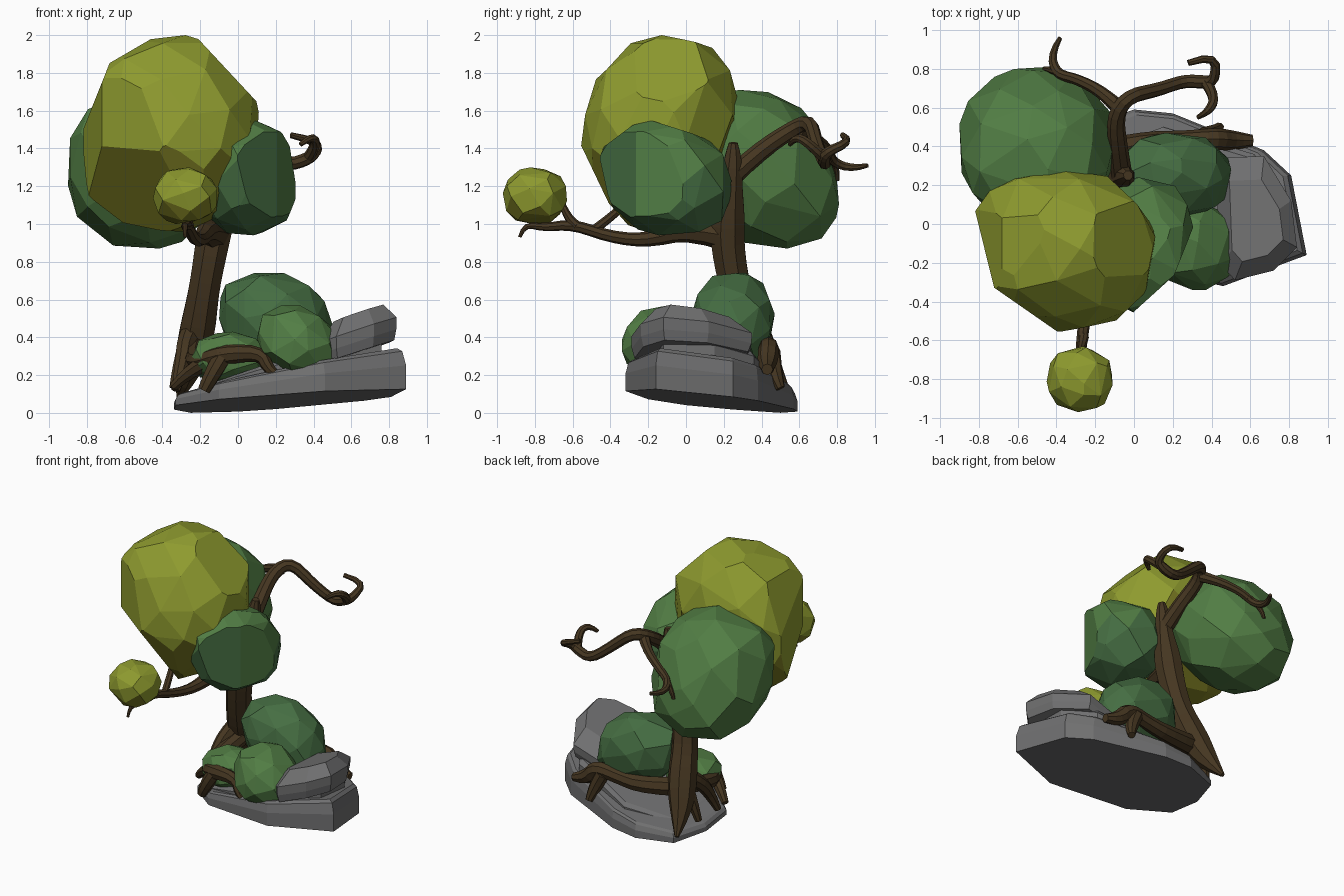
import bpy, bmesh, math, random
from mathutils import Vector

random.seed(7)


def material(name, rgb):
    m = bpy.data.materials.new(name)
    m.diffuse_color = (*rgb, 1)
    return m


YELLOW = material("yellow_green_leaf", (0.27, 0.325, 0.028))
OLIVE = material("olive_leaf", (0.205, 0.205, 0.017))
LEAF = material("mid_green_leaf", (0.083, 0.205, 0.058))
DEEP = material("deep_green_leaf", (0.06, 0.155, 0.055))
BARK = material("dark_bark", (0.06, 0.037, 0.015))
STONE = material("grey_stone", (0.16, 0.16, 0.162))


def finish(name, bm, mats):
    bmesh.ops.recalc_face_normals(bm, faces=bm.faces)
    me = bpy.data.meshes.new(name)
    bm.to_mesh(me)
    bm.free()
    for m in mats:
        me.materials.append(m)
    ob = bpy.data.objects.new(name, me)
    bpy.context.collection.objects.link(ob)
    return ob


def blob(name, lo, hi, mats, n=44, lean=(0, 0), split=None, cuts=()):
    """Faceted foliage: hull of scattered sphere points fitted to a box, leaned, then trimmed flat by cuts."""
    pts = []
    for i in range(n):
        z = 1 - 2 * (i + 0.5) / n
        a = i * math.pi * (3 - math.sqrt(5))
        r = math.sqrt(1 - z * z)
        p = Vector((r * math.cos(a), r * math.sin(a), z))
        p = (p + Vector([random.uniform(-0.14, 0.14) for _ in range(3)])).normalized()
        p /= sum(abs(c) ** 2.3 for c in p) ** (1 / 2.3)
        p.x, p.y = p.x + lean[0] * p.z, p.y + lean[1] * p.z
        pts.append(p)
    mn = [min(p[i] for p in pts) for i in range(3)]
    mx = [max(p[i] for p in pts) for i in range(3)]
    bm = bmesh.new()
    for p in pts:
        bm.verts.new([lo[i] + (p[i] - mn[i]) / (mx[i] - mn[i]) * (hi[i] - lo[i]) for i in range(3)])
    bmesh.ops.convex_hull(bm, input=bm.verts)
    for co, no in cuts:
        bmesh.ops.bisect_plane(bm, geom=bm.verts[:] + bm.edges[:] + bm.faces[:],
                               plane_co=co, plane_no=no, clear_outer=True)
        rim = [e for e in bm.edges if e.is_boundary]
        if rim:
            bmesh.ops.holes_fill(bm, edges=rim, sides=0)
    bmesh.ops.dissolve_limit(bm, angle_limit=math.radians(9), verts=bm.verts, edges=bm.edges)
    if split is not None:
        for f in bm.faces:
            f.material_index = int(f.calc_center_median().z < split)
    return finish(name, bm, mats)


def slab(name, outline, bottom, top, rings):
    """Tilted stone layer between two planes z = a + b*x + c*y."""
    cx = sum(p[0] for p in outline) / len(outline)
    cy = sum(p[1] for p in outline) / len(outline)
    bm = bmesh.new()
    loops = []
    for t, k in rings:
        loop = []
        for x, y in outline:
            x, y = cx + (x - cx) * k, cy + (y - cy) * k
            z0, z1 = (a + b * x + c * y for a, b, c in (bottom, top))
            loop.append(bm.verts.new((x, y, z0 + (z1 - z0) * t)))
        loops.append(loop)
    n = len(outline)
    for l0, l1 in zip(loops, loops[1:]):
        for i in range(n):
            bm.faces.new((l0[i], l0[(i + 1) % n], l1[(i + 1) % n], l1[i]))
    bm.faces.new(loops[0][::-1])
    bm.faces.new(loops[-1])
    return finish(name, bm, [STONE])


def limb(name, pts):
    """Tapered faceted tube through (x, y, z, radius) points."""
    cu = bpy.data.curves.new(name, 'CURVE')
    cu.dimensions = '3D'
    cu.bevel_depth, cu.bevel_resolution, cu.use_fill_caps = 1.0, 2, True
    sp = cu.splines.new('NURBS')
    sp.points.add(len(pts) - 1)
    for q, (x, y, z, r) in zip(sp.points, pts):
        q.co, q.radius = (x, y, z, 1), r
    sp.order_u, sp.use_endpoint_u, sp.resolution_u = 3, True, 3
    sp.use_smooth = False
    tmp = bpy.data.objects.new(name + "_path", cu)
    bpy.context.collection.objects.link(tmp)
    bpy.context.view_layer.update()
    me = bpy.data.meshes.new_from_object(tmp.evaluated_get(bpy.context.evaluated_depsgraph_get()))
    bpy.data.objects.remove(tmp)
    me.materials.clear()
    me.materials.append(BARK)
    for p in me.polygons:
        p.use_smooth = False
        p.material_index = 0
    bpy.context.collection.objects.link(bpy.data.objects.new(name, me))


# Layered rock
slab("rock_base", [(-0.33, 0.0), (-0.1, -0.2), (0.46, -0.32), (0.89, -0.16), (0.81, 0.25),
                   (0.67, 0.38), (0.2, 0.57), (0, 0.59), (-0.25, 0.5), (-0.34, 0.25)],
     (0.06, 0.058, -0.09), (0.165, 0.195, -0.097), [(0, 1), (0.55, 1), (0.9, 0.97), (1, 0.93)])
slab("rock_middle", [(-0.22, -0.08), (0.1, -0.2), (0.4, -0.22), (0.76, -0.12), (0.76, 0.15),
                     (0.62, 0.36), (0.15, 0.5), (-0.2, 0.37)],
     (0.14, 0.19, -0.097), (0.19, 0.3, -0.12), [(0, 1), (0.7, 1), (1, 0.93)])
slab("rock_top", [(0.44, -0.2), (0.52, -0.29), (0.72, -0.24), (0.84, -0.12), (0.81, 0.12),
                  (0.67, 0.35), (0.42, 0.34)],
     (0.11, 0.33, -0.02), (0.29, 0.36, -0.08), [(0, 0.94), (0.25, 0.99), (0.55, 1), (1, 0.66)])

# Tree crowns, trimmed to their slanted facets
blob("crown_main", (-0.87, -0.56, 0.96), (0.11, 0.28, 2.0), [YELLOW, OLIVE], 56, (0.08, 0.12), 1.33,
     [((-0.37, -0.5, 1.3), (0, -0.9, -0.43)), ((-0.37, -0.4, 1.1), (0, -0.75, -0.66)),
      ((-0.76, -0.17, 1.5), (-0.97, -0.24, 0)), ((-0.56, -0.44, 1.5), (-0.57, -0.82, 0)),
      ((-0.3, -0.4, 1.86), (0, -0.68, 0.73)), ((-0.58, -0.1, 1.91), (-0.5, 0, 0.86)),
      ((-0.78, -0.1, 1.6), (-0.93, 0, 0.37)), ((-0.08, -0.1, 1.84), (0.73, 0, 0.68)),
      ((-0.5, -0.4, 1.3), (-0.5, -0.65, -0.57))])
blob("crown_back", (-0.9, 0.0, 0.87), (-0.1, 0.81, 1.71), [LEAF], 48, (0, -0.25))
blob("crown_right", (-0.22, -0.46, 0.94), (0.32, 0.24, 1.55), [LEAF, DEEP], 40, (0, -0.15), 1.27,
     [((0.3, -0.03, 1.2), (0.93, -0.37, 0)), ((0.19, -0.28, 1.2), (0.67, -0.74, 0)),
      ((0.1, -0.43, 1.2), (0, -0.94, -0.34)), ((0.1, 0, 1.49), (0, 0.3, 0.95)),
      ((0.1, -0.34, 1.48), (0, -0.6, 0.8))])
blob("crown_small", (-0.45, -0.97, 1.0), (-0.11, -0.63, 1.3), [YELLOW, OLIVE], 34, split=1.09)

# Bushes on the rock
blob("bush_back", (-0.1, 0.03, 0.22), (0.5, 0.47, 0.74), [DEEP], 42, (-0.2, 0))
blob("bush_front", (0.1, -0.34, 0.18), (0.53, 0.1, 0.57), [LEAF], 36, (-0.2, 0.1))
blob("bush_left", (-0.25, -0.18, 0.15), (0.14, 0.16, 0.43), [LEAF], 34)

# Trunk
limb("trunk", [(-0.31, 0.55, 0.08, .015), (-0.27, 0.44, 0.22, .08), (-0.22, 0.36, 0.4, .105),
               (-0.18, 0.26, 0.65, .085), (-0.14, 0.22, 0.88, .095), (-0.11, 0.22, 1.03, .1),
               (-0.06, 0.24, 1.22, .062), (-0.04, 0.25, 1.36, .05), (-0.03, 0.25, 1.43, .025)])

# Roots
limb("root_left", [(-0.23, 0.36, 0.45, .06), (-0.28, 0.26, 0.38, .05), (-0.29, 0.15, 0.26, .045),
                   (-0.33, 0.1, 0.12, .025)])
limb("root_outer", [(-0.25, 0.38, 0.4, .06), (-0.31, 0.36, 0.26, .04), (-0.34, 0.34, 0.13, .025)])
limb("root_arch", [(-0.2, 0.34, 0.35, .06), (-0.24, 0.1, 0.28, .055), (-0.19, -0.08, 0.27, .05),
                   (-0.08, -0.16, 0.31, .055), (0.13, -0.19, 0.32, .04), (0.16, -0.22, 0.22, .03),
                   (0.25, -0.23, 0.17, .014)])
limb("root_arch_leg", [(-0.08, -0.15, 0.3, .05), (-0.13, -0.17, 0.22, .05), (-0.18, -0.16, 0.12, .035)])
limb("root_arch_side", [(-0.12, -0.11, 0.29, .05), (-0.23, -0.04, 0.25, .045), (-0.34, 0.03, 0.14, .025)])
limb("root_back", [(-0.2, 0.36, 0.35, .07), (0.05, 0.42, 0.31, .06), (0.25, 0.43, 0.33, .05),
                   (0.42, 0.44, 0.36, .055), (0.5, 0.43, 0.25, .055), (0.61, 0.43, 0.23, .03)])
limb("root_back_tip", [(0.36, 0.45, 0.33, .05), (0.42, 0.46, 0.22, .05), (0.44, 0.5, 0.13, .025)])

# Front branch that carries the small crown
limb("front_branch", [(-0.12, 0.22, 0.94, .085), (-0.16, 0.02, 0.98, .06), (-0.2, -0.2, 0.91, .038),
                      (-0.24, -0.4, 0.93, .032), (-0.27, -0.6, 1.0, .03), (-0.28, -0.75, 0.98, .022),
                      (-0.28, -0.86, 1.0, .014), (-0.28, -0.88, 0.93, .009)])
limb("front_branch_fork", [(-0.26, -0.58, 0.99, .028), (-0.27, -0.64, 1.04, .022), (-0.28, -0.66, 1.13, .015)])
limb("front_branch_riser", [(-0.25, -0.5, 0.96, .025), (-0.28, -0.4, 1.03, .024), (-0.32, -0.26, 1.16, .02)])
limb("main_crown_branch", [(-0.11, 0.22, 1.0, .07), (-0.2, 0.1, 1.12, .05), (-0.3, 0, 1.3, .03)])

# Bare back branches and twigs
limb("back_branch", [(-0.06, 0.23, 1.24, .055), (-0.08, 0.38, 1.38, .05), (-0.1, 0.56, 1.5, .045),
                     (-0.03, 0.66, 1.55, .04), (0.12, 0.69, 1.42, .036), (0.26, 0.74, 1.31, .034),
                     (0.36, 0.73, 1.34, .036), (0.42, 0.74, 1.38, .028), (0.42, 0.88, 1.44, .022),
                     (0.28, 0.83, 1.47, .016)])
limb("back_branch_hook", [(0.37, 0.73, 1.35, .03), (0.42, 0.66, 1.42, .028), (0.39, 0.58, 1.47, .022),
                          (0.33, 0.55, 1.42, .012)])
limb("back_left_branch", [(-0.08, 0.6, 1.5, .04), (-0.16, 0.68, 1.46, .032), (-0.3, 0.75, 1.4, .028),
                          (-0.4, 0.77, 1.33, .027), (-0.43, 0.88, 1.29, .022), (-0.38, 0.96, 1.31, .012)])
limb("back_left_twig", [(-0.34, 0.76, 1.37, .024), (-0.43, 0.8, 1.33, .02), (-0.46, 0.8, 1.23, .012)])
